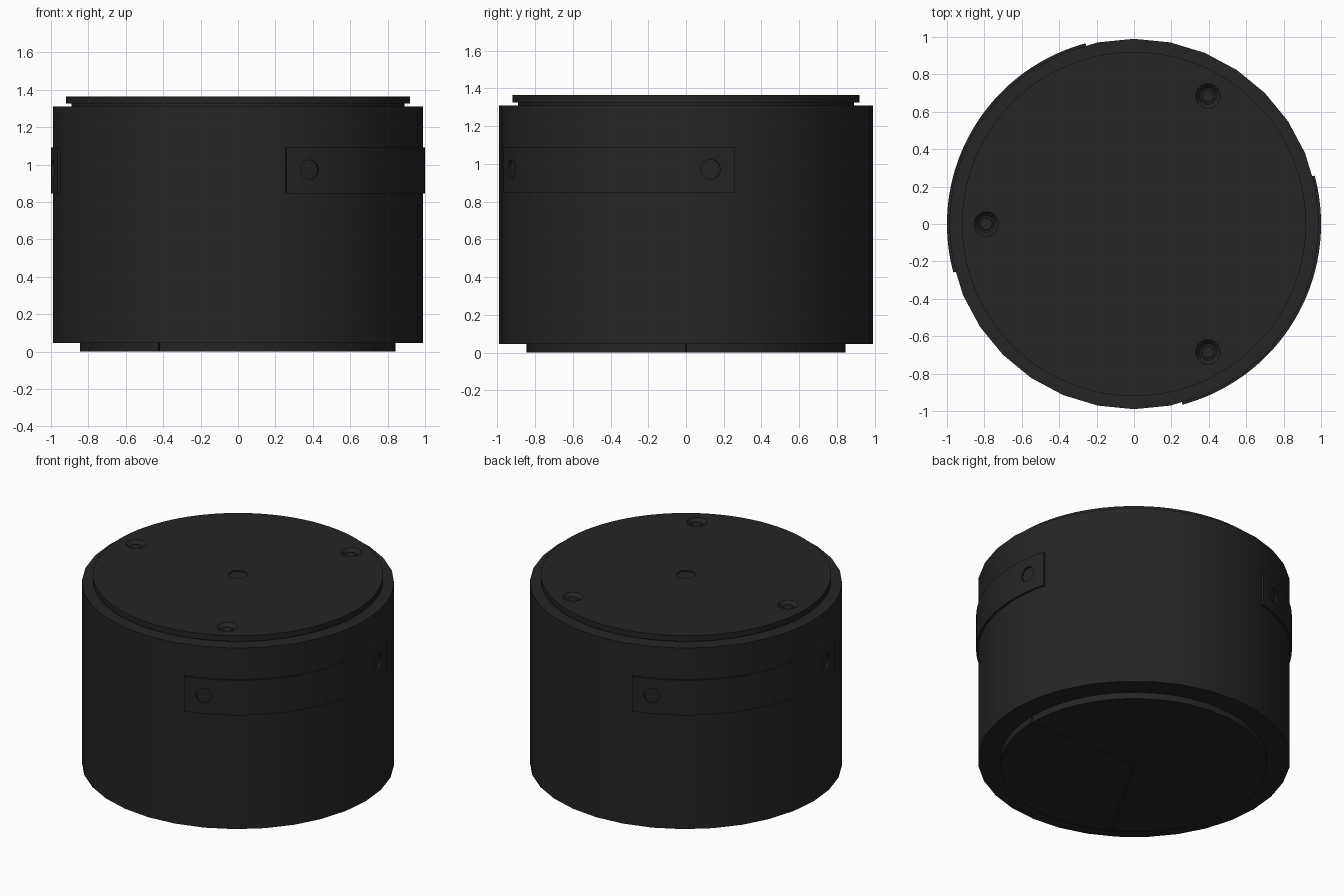
import bpy, bmesh, math
from mathutils import Matrix, Vector

if "Cube" in bpy.data.objects:
    bpy.data.objects.remove(bpy.data.objects["Cube"])

black = bpy.data.materials.new("matte_black")
black.diffuse_color = (0.018, 0.018, 0.018, 1)
black.use_nodes = True
black.node_tree.nodes["Principled BSDF"].inputs["Base Color"].default_value = black.diffuse_color


def finish(name, bm, smooth=True):
    bmesh.ops.recalc_face_normals(bm, faces=bm.faces[:])
    me = bpy.data.meshes.new(name)
    bm.to_mesh(me)
    bm.free()
    me.materials.append(black)
    ob = bpy.data.objects.new(name, me)
    bpy.context.collection.objects.link(ob)
    if smooth:
        shade(ob)
    return ob


def select(ob):
    bpy.ops.object.select_all(action='DESELECT')
    ob.select_set(True)
    bpy.context.view_layer.objects.active = ob


def shade(ob):
    select(ob)
    bpy.ops.object.shade_smooth_by_angle(angle=math.radians(30))


def lathe_part(bm, r0, r1, z0, z1, n, x=0, y=0):
    bmesh.ops.create_cone(bm, cap_ends=True, segments=n, radius1=r0, radius2=r1,
                          depth=z1 - z0, matrix=Matrix.Translation((x, y, (z0 + z1) / 2)))


def cylinder(name, r, z0, z1, n):
    bm = bmesh.new()
    lathe_part(bm, r, r, z0, z1, n)
    return finish(name, bm)


def cut(ob, cutter):
    cutter.hide_render = True
    select(ob)
    m = ob.modifiers.new("cut", 'BOOLEAN')
    m.operation, m.solver, m.object = 'DIFFERENCE', 'EXACT', cutter
    bpy.ops.object.modifier_apply(modifier=m.name)
    bpy.data.objects.remove(cutter)
    shade(ob)


def polar(r, deg, z):
    a = math.radians(deg)
    return Vector((r * math.cos(a), r * math.sin(a), z))


# Main body and the recessed neck under the lid
cylinder("body", 0.99, 0.045, 1.31, 32)
cylinder("lid_neck", 0.89, 1.30, 1.327, 64)

# Lid with three countersunk screw holes and a shallow centre dimple
lid = cylinder("lid", 0.92, 1.325, 1.365, 96)
bm = bmesh.new()
for deg in (60, 180, 300):
    p = polar(0.79, deg, 0)
    lathe_part(bm, 0.045, 0.068, 1.341, 1.368, 24, p.x, p.y)
lathe_part(bm, 0.06, 0.06, 1.357, 1.375, 24)
cut(lid, finish("lid_cutter", bm, False))

# Hex-socket screw heads at the bottom of the countersinks
for i, deg in enumerate((60, 180, 300)):
    p = polar(0.79, deg, 0)
    bm = bmesh.new()
    lathe_part(bm, 0.036, 0.032, 1.335, 1.349, 24, p.x, p.y)
    finish(f"screw_{i + 1}", bm)

# Two curved side grips, each a quarter turn, with a hole near both ends
for name, mid in (("grip_right", -30), ("grip_left", 150)):
    bm = bmesh.new()
    rings = []
    for k in range(41):
        deg = mid - 45 + 90 * k / 40
        rings.append([bm.verts.new(polar(r, deg, z)) for r, z in
                      ((0.97, 0.845), (1.0, 0.845), (1.0, 1.09), (0.97, 1.09))])
    for a, b in zip(rings, rings[1:]):
        for j in range(4):
            bm.faces.new((a[j], a[(j + 1) % 4], b[(j + 1) % 4], b[j]))
    bm.faces.new(rings[0])
    bm.faces.new(rings[-1])
    grip = finish(name, bm)

    bm = bmesh.new()
    for off in (-37.5, 37.5):
        deg = mid + off
        out = polar(1, deg, 0)
        mat = Matrix.Translation(polar(1.0, deg, 0.972)) @ \
            out.to_track_quat('Z', 'Y').to_matrix().to_4x4()
        bmesh.ops.create_cone(bm, cap_ends=True, segments=24, radius1=0.052,
                              radius2=0.052, depth=0.2, matrix=mat)
    cut(grip, finish("grip_cutter", bm, False))

# Base pad in three equal wedges with thin seams between them
for i, mid in enumerate((60, 180, 300)):
    bm = bmesh.new()
    shift = polar(0.004, mid, 0)
    pts = [Vector((0, 0, 0))] + [polar(0.841, mid - 60 + 120 * k / 32, 0) for k in range(33)]
    face = bm.faces.new([bm.verts.new(p + shift) for p in pts])
    ext = bmesh.ops.extrude_face_region(bm, geom=[face])
    bmesh.ops.translate(bm, vec=(0, 0, 0.05),
                        verts=[v for v in ext["geom"] if isinstance(v, bmesh.types.BMVert)])
    finish(f"base_pad_{i + 1}", bm)
